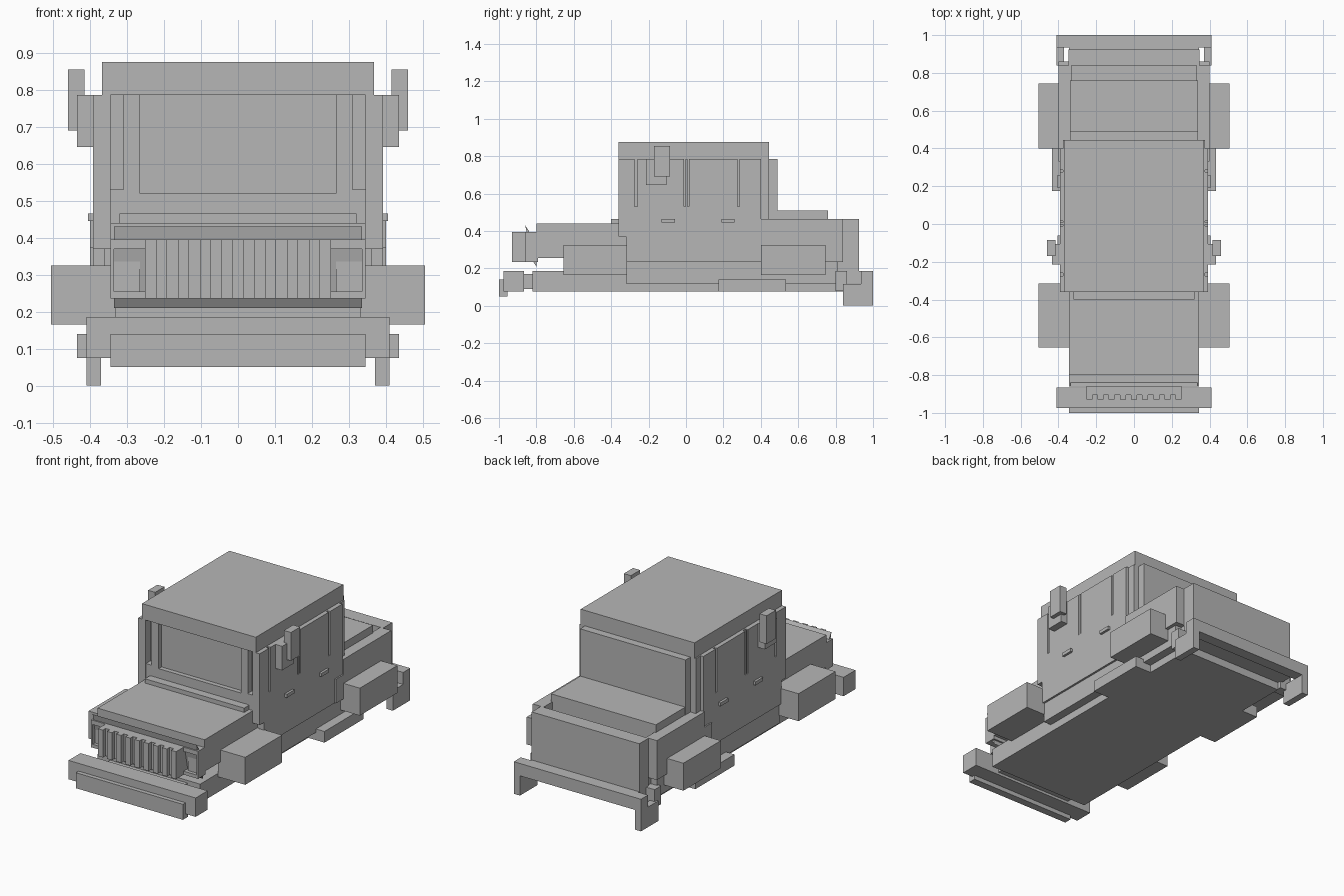
import bpy, bmesh
from mathutils import Vector

cube = bpy.data.objects.get("Cube")
if cube:
    bpy.data.objects.remove(cube, do_unlink=True)

grey = bpy.data.materials.new("plain_grey")
grey.use_nodes = True
colour = (0.47, 0.47, 0.47, 1)
grey.diffuse_color = colour
grey.node_tree.nodes["Principled BSDF"].inputs["Base Color"].default_value = colour


def add_object(name, bm):
    bmesh.ops.recalc_face_normals(bm, faces=bm.faces)
    mesh = bpy.data.meshes.new(name)
    bm.to_mesh(mesh)
    bm.free()
    mesh.materials.append(grey)
    obj = bpy.data.objects.new(name, mesh)
    bpy.context.scene.collection.objects.link(obj)
    return obj


def box(name, x, y, z):
    """Box from (low, high) ranges."""
    bm = bmesh.new()
    bmesh.ops.create_cube(bm, size=1)
    for v in bm.verts:
        v.co = Vector([r[0] if c < 0 else r[1] for c, r in zip(v.co, (x, y, z))])
    return add_object(name, bm)


def wide(name, half, y, z):
    """Box centred across the truck."""
    return box(name, (-half, half), y, z)


def pair(name, x, y, z):
    """Matching boxes on both sides."""
    box("left_" + name, x, y, z)
    box("right_" + name, (-x[1], -x[0]), y, z)


def extrude_x(name, half, profile):
    """Side profile of (y, z) points extruded across the truck."""
    bm = bmesh.new()
    face = bm.faces.new([bm.verts.new((-half, y, z)) for y, z in profile])
    moved = bmesh.ops.extrude_face_region(bm, geom=[face])["geom"]
    verts = [g for g in moved if isinstance(g, bmesh.types.BMVert)]
    bmesh.ops.translate(bm, verts=verts, vec=(2 * half, 0, 0))
    return add_object(name, bm)


# Chassis, sills and side tanks
wide("chassis", 0.33, (-0.82, 0.84), (0.075, 0.185))
wide("sill", 0.38, (-0.32, 0.81), (0.12, 0.235))
pair("side_tank", (0.32, 0.435), (0.175, 0.535), (0.075, 0.14))

# Hood and cowl
wide("hood", 0.345, (-0.80, -0.33), (0.255, 0.44))
wide("cowl", 0.32, (-0.40, -0.34), (0.42, 0.465))

# Radiator surround, tilted backing panel, headlights and grille
wide("surround_top", 0.345, (-0.86, -0.79), (0.37, 0.395))
wide("surround_bottom", 0.345, (-0.86, -0.79), (0.235, 0.255))
wide("surround_back", 0.345, (-0.815, -0.79), (0.24, 0.39))
pair("surround_side", (0.335, 0.345), (-0.86, -0.79), (0.235, 0.395))
extrude_x("tilted_panel", 0.335,
          [(-0.86, 0.43), (-0.84, 0.40), (-0.80, 0.265), (-0.80, 0.21), (-0.82, 0.24)])
pair("headlight", (0.265, 0.335), (-0.84, -0.80), (0.255, 0.37))
wide("grille_back", 0.252, (-0.905, -0.80), (0.235, 0.395))
slats = 9
for i in range(slats):
    centre = -0.236 + i * 0.472 / (slats - 1)
    box(f"grille_slat_{i + 1}", (centre - 0.016, centre + 0.016), (-0.93, -0.90), (0.235, 0.395))

# Front bumper
wide("front_bumper", 0.41, (-0.975, -0.865), (0.075, 0.185))
wide("bumper_plate", 0.345, (-1.0, -0.955), (0.05, 0.14))
wide("bumper_mount", 0.25, (-0.88, -0.81), (0.09, 0.17))

# Wheel blocks
for name, y in (("front_wheel_block", (-0.655, -0.315)), ("rear_wheel_block", (0.40, 0.745))):
    pair(name, (0.33, 0.505), y, (0.165, 0.325))

# Cab body
wide("cab_core", 0.375, (-0.315, 0.445), (0.235, 0.785))
wide("cab_lower_front", 0.345, (-0.35, -0.30), (0.235, 0.465))
wide("roof", 0.367, (-0.36, 0.445), (0.785, 0.875))
wide("cab_rear_panel", 0.34, (0.43, 0.49), (0.235, 0.785))

# Windscreen and its frame, with a slot beside each corner post
wide("windscreen", 0.27, (-0.325, -0.31), (0.50, 0.785))
wide("windscreen_ledge", 0.31, (-0.352, -0.31), (0.465, 0.52))
pair("windscreen_post", (0.265, 0.31), (-0.352, -0.31), (0.465, 0.785))
pair("corner_post", (0.345, 0.392), (-0.36, -0.30), (0.37, 0.785))
pair("corner_post_foot", (0.31, 0.345), (-0.355, -0.30), (0.44, 0.53))

# Doors, side windows and handles
pair("door_skin", (0.36, 0.392), (-0.32, 0.40), (0.235, 0.53))
for i, y in enumerate([(-0.35, -0.275), (-0.26, -0.01), (0.015, 0.275), (0.287, 0.40)]):
    pair(f"side_window_{i + 1}", (0.36, 0.392), y, (0.53, 0.785))
pair("door_divider", (0.36, 0.392), (-0.002, 0.007), (0.53, 0.785))
pair("front_handle", (0.38, 0.406), (-0.13, -0.06), (0.445, 0.465))
pair("rear_handle", (0.38, 0.406), (0.19, 0.26), (0.445, 0.465))

# Mirrors
pair("mirror_arm", (0.385, 0.435), (-0.215, -0.105), (0.645, 0.785))
pair("mirror", (0.415, 0.46), (-0.17, -0.085), (0.69, 0.855))

# Cargo bed, load and tailgate
pair("bed_side", (0.33, 0.40), (0.40, 0.84), (0.235, 0.465))
pair("bed_step", (0.37, 0.40), (0.33, 0.41), (0.235, 0.375))
wide("bed_floor", 0.34, (0.44, 0.85), (0.18, 0.30))
wide("load", 0.338, (0.48, 0.76), (0.29, 0.51))
wide("tailgate", 0.347, (0.84, 0.925), (0.185, 0.465))

# Rear bumper with its feet
wide("rear_bumper", 0.41, (0.935, 1.0), (0.115, 0.187))
pair("bumper_foot", (0.37, 0.41), (0.84, 1.0), (0.0, 0.117))
wide("rear_bumper_mount", 0.345, (0.83, 0.94), (0.12, 0.185))
pair("bumper_bracket", (0.33, 0.40), (0.80, 0.86), (0.08, 0.187))
